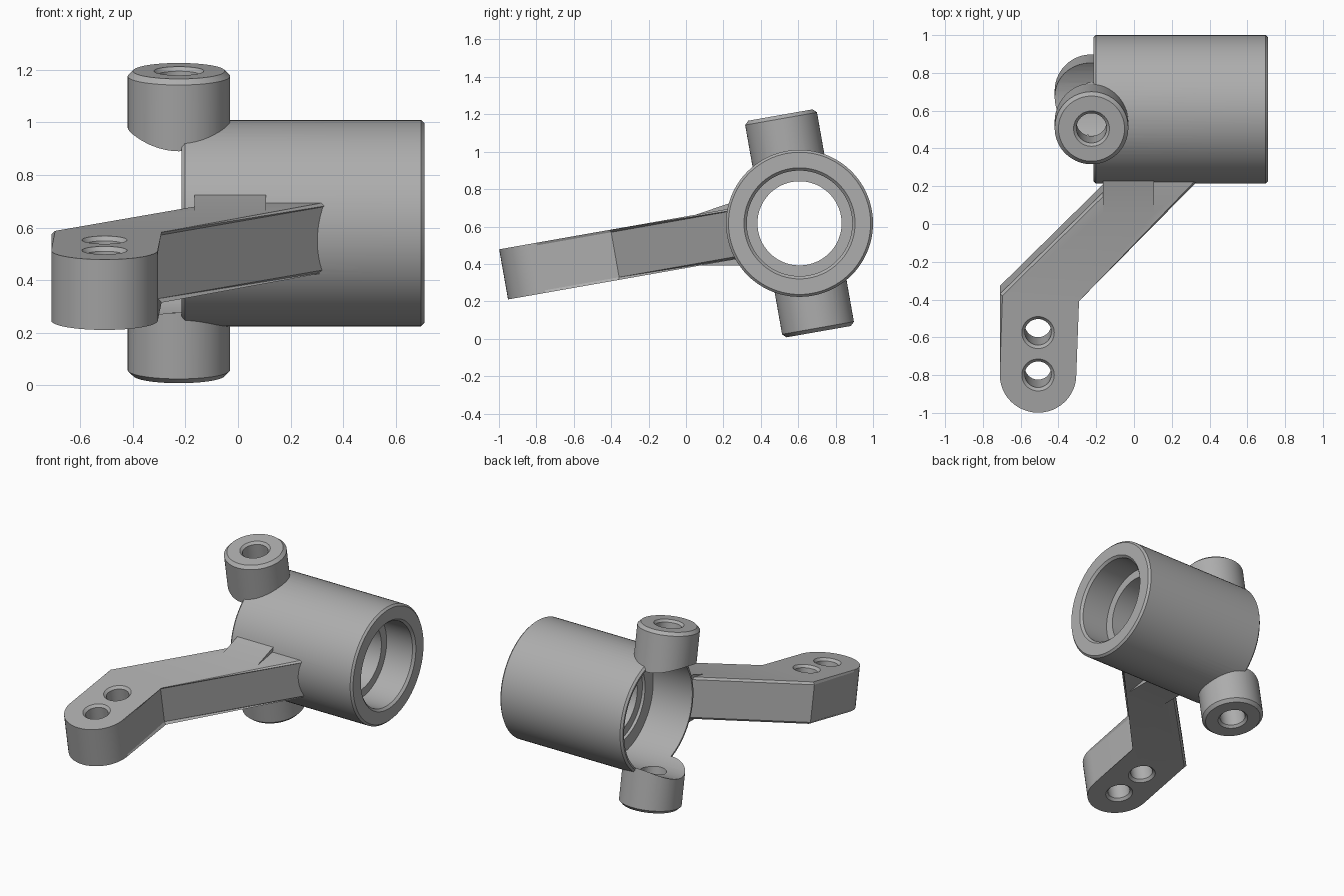
import bpy, bmesh, math
from mathutils import Matrix, Vector

cube = bpy.data.objects.get("Cube")
if cube:
    bpy.data.objects.remove(cube, do_unlink=True)

metal = bpy.data.materials.new("grey_metal")
metal.use_nodes = True
GREY = (0.42, 0.42, 0.42, 1)
metal.diffuse_color = GREY
metal.node_tree.nodes["Principled BSDF"].inputs["Base Color"].default_value = GREY

# Barrel frame: axis along x.  Tilted frame: pins and arm lean ten degrees.
CENTRE = Matrix.Translation((0, 0.607, 0.617))
ALONG_X = CENTRE @ Matrix.Rotation(math.pi / 2, 4, 'Y')
TILT = CENTRE @ Matrix.Rotation(math.radians(10), 4, 'X')
PIN_X, PIN_R, PIN_H = -0.225, 0.195, 0.588
ARM_X, ARM_R, ARM_TOP, ARM_LOW = -0.508, 0.2025, 0.142, -0.13


def make(name, bm, matrix):
    bmesh.ops.recalc_face_normals(bm, faces=bm.faces)
    mesh = bpy.data.meshes.new(name)
    bm.to_mesh(mesh)
    bm.free()
    mesh.transform(matrix)
    mesh.materials.append(metal)
    obj = bpy.data.objects.new(name, mesh)
    bpy.context.collection.objects.link(obj)
    return obj


def lathe(name, profile, matrix, steps=72):
    """Solid of revolution about local z from (radius, height) points."""
    bm = bmesh.new()
    rings = [[bm.verts.new((r * math.cos(k * math.tau / steps),
                            r * math.sin(k * math.tau / steps), h))
              for k in range(steps)] for r, h in profile]
    for a, b in zip(rings, rings[1:]):
        for k in range(steps):
            n = (k + 1) % steps
            bm.faces.new((a[k], a[n], b[n], b[k]))
    bm.faces.new(rings[0])
    bm.faces.new(rings[-1])
    return make(name, bm, matrix)


def chamfered(r, low, high, c):
    return [(r - c, low), (r, low + c), (r, high - c), (r - c, high)]


def drill(r, low, high, c):
    """Through hole cutter, countersunk by c at both faces."""
    e = 0.05
    return [(r + c + e, low - e), (r, low + c), (r, high - c), (r + c + e, high + e)]


def prism(name, outline, axis, low, high, matrix, chamfer=0):
    """Extrude a 2D outline along z or x."""
    place = (lambda p, h: (p[0], p[1], h)) if axis == 'z' else (lambda p, h: (h, p[0], p[1]))
    bm = bmesh.new()
    bottom = [bm.verts.new(place(p, low)) for p in outline]
    top = [bm.verts.new(place(p, high)) for p in outline]
    caps = [bm.faces.new(bottom), bm.faces.new(top)]
    for k in range(len(outline)):
        n = (k + 1) % len(outline)
        bm.faces.new((bottom[k], bottom[n], top[n], top[k]))
    if chamfer:
        edges = [e for f in caps for e in f.edges]
        bmesh.ops.bevel(bm, geom=edges, offset=chamfer, segments=1,
                        profile=0.5, affect='EDGES')
    return make(name, bm, matrix)


def combine(target, other, operation):
    mod = target.modifiers.new(operation.lower(), 'BOOLEAN')
    mod.operation = operation
    mod.solver = 'EXACT'
    mod.object = other
    bpy.context.view_layer.objects.active = target
    bpy.ops.object.modifier_apply(modifier=mod.name)
    bpy.data.objects.remove(other, do_unlink=True)


# Bearing barrel
knuckle = lathe("steering_knuckle", chamfered(0.393, -0.215, 0.71, 0.013), ALONG_X, 96)

# Upper and lower pivot bosses as one tilted cylinder
pin_frame = TILT @ Matrix.Translation((PIN_X, 0, 0))
combine(knuckle, lathe("pivot_bosses", chamfered(PIN_R, -PIN_H, PIN_H, 0.02), pin_frame), 'UNION')

# Cranked steering arm with a rounded end
end_y = -1.403
outline = [(ARM_X + ARM_R * math.cos(a), end_y + ARM_R * math.sin(a))
           for a in (math.pi + k * math.pi / 24 for k in range(25))]
outline += [(-0.305, -1.0), (0.495, -0.2), (0.06, -0.2), (-0.71, -0.97)]
combine(knuckle, prism("steering_arm", outline, 'z', ARM_LOW, ARM_TOP, TILT, 0.014), 'UNION')

# Wedge gusset where the arm meets the barrel
wedge = [(0.02, 0.652), (0.3, 0.748), (0.3, 0.392), (0.07, 0.392), (0.06, 0.5)]
combine(knuckle, prism("gusset", wedge, 'x', -0.165, 0.106, Matrix.Identity(4)), 'UNION')

# Stepped bore: joint clearance, bearing shoulder, outer bearing seat
bore = [(0.368, -0.6), (0.368, 0.08), (0.28, 0.08), (0.28, 0.1), (0.225, 0.1),
        (0.225, 0.5), (0.282, 0.5), (0.282, 0.695), (0.302, 0.715), (0.302, 0.8)]
combine(knuckle, lathe("bore_cutter", bore, ALONG_X, 96), 'DIFFERENCE')

# Pivot pin hole through both bosses
combine(knuckle, lathe("pin_hole_cutter", drill(0.08, -PIN_H, PIN_H, 0.015), pin_frame, 48), 'DIFFERENCE')

# Two link holes in the arm
for y in (-1.175, end_y):
    frame = TILT @ Matrix.Translation((ARM_X, y, 0))
    combine(knuckle, lathe("link_hole_cutter", drill(0.07, ARM_LOW, ARM_TOP, 0.016), frame, 48), 'DIFFERENCE')

bpy.ops.object.select_all(action='DESELECT')
knuckle.select_set(True)
bpy.context.view_layer.objects.active = knuckle
bpy.ops.object.shade_smooth_by_angle(angle=math.radians(25))
